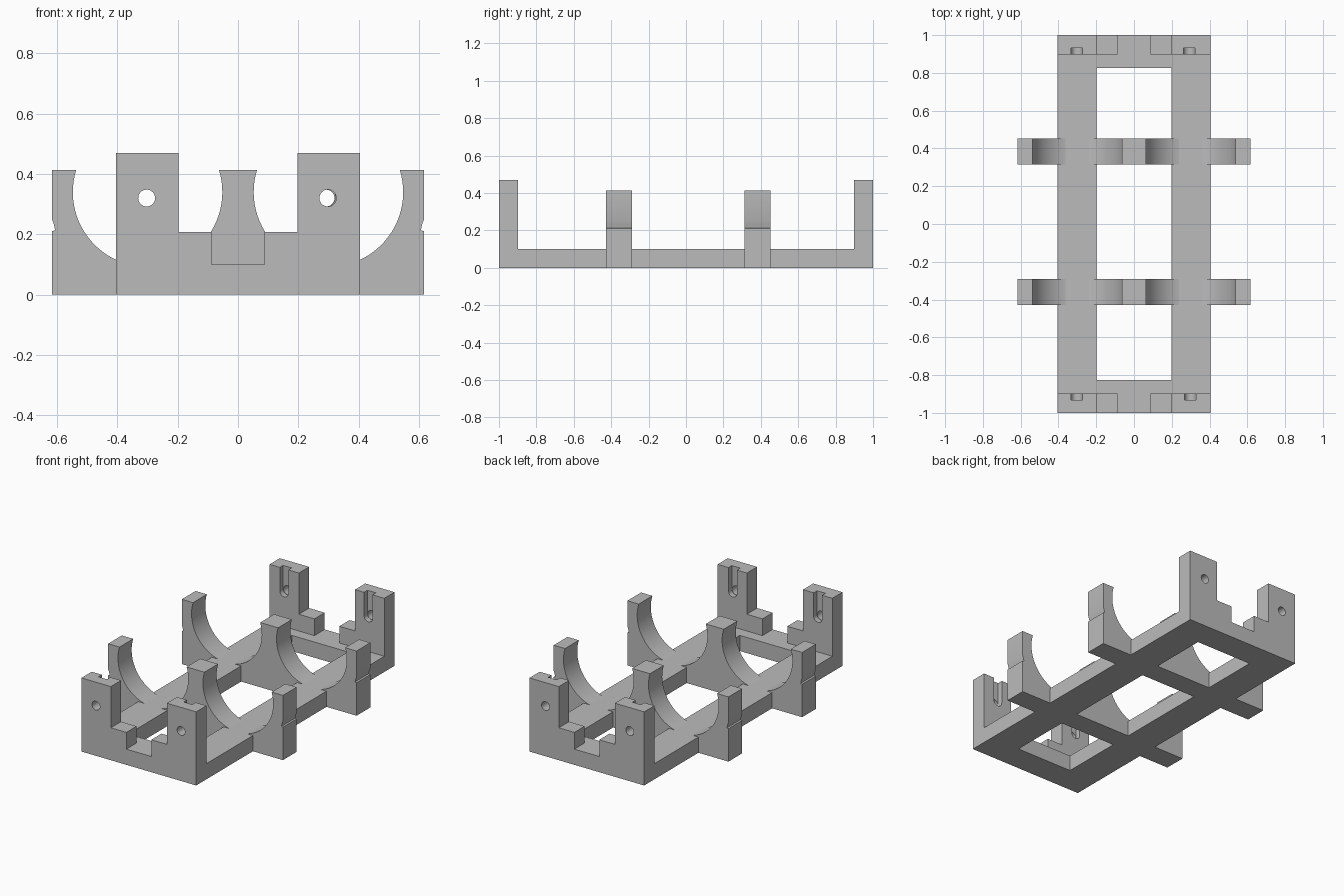
import bpy
import bmesh
from math import cos, sin, pi, asin

cube = bpy.data.objects.get("Cube")
if cube:
    bpy.data.objects.remove(cube, do_unlink=True)

grey = bpy.data.materials.new("plain grey")
grey.use_nodes = True
colour = (0.5, 0.5, 0.5, 1)
grey.diffuse_color = colour
grey.node_tree.nodes["Principled BSDF"].inputs["Base Color"].default_value = colour


def extrude(name, points, y0, y1):
    """Extrude an x-z outline along y."""
    bm = bmesh.new()
    face = bm.faces.new([bm.verts.new((x, y0, z)) for x, z in points])
    ext = bmesh.ops.extrude_face_region(bm, geom=[face])["geom"]
    moved = [v for v in ext if isinstance(v, bmesh.types.BMVert)]
    bmesh.ops.translate(bm, verts=moved, vec=(0, y1 - y0, 0))
    bmesh.ops.recalc_face_normals(bm, faces=bm.faces)
    mesh = bpy.data.meshes.new(name)
    bm.to_mesh(mesh)
    bm.free()
    mesh.materials.append(grey)
    obj = bpy.data.objects.new(name, mesh)
    bpy.context.collection.objects.link(obj)
    return obj


def box(name, x0, x1, y0, y1, z1):
    return extrude(name, [(x0, 0), (x1, 0), (x1, z1), (x0, z1)], y0, y1)


def arc(cx, cz, r, start, end, steps):
    angles = [start + (end - start) * i / steps for i in range(steps + 1)]
    return [(cx + r * cos(a), cz + r * sin(a)) for a in angles]


def mirrored(half):
    """Complete an outline from its +x half, listed from bottom to top."""
    return half + [(-x, z) for x, z in reversed(half)]


def smooth(obj):
    bpy.ops.object.select_all(action="DESELECT")
    obj.select_set(True)
    bpy.context.view_layer.objects.active = obj
    bpy.ops.object.shade_smooth_by_angle(angle=pi / 6)


def cut(obj, cutter):
    mod = obj.modifiers.new("cut", "BOOLEAN")
    mod.operation = "DIFFERENCE"
    mod.solver = "EXACT"
    mod.object = cutter
    bpy.context.view_layer.objects.active = obj
    bpy.ops.object.modifier_apply(modifier=mod.name)
    bpy.data.objects.remove(cutter, do_unlink=True)


# Base frame: two long rails and the bars joining them at the ends
OUT, IN, WALL, BASE = 0.405, 0.198, 0.897, 0.1
box("left_rail", IN, OUT, -WALL, WALL, BASE)
box("right_rail", -OUT, -IN, -WALL, WALL, BASE)
box("front_bar", -IN, IN, -WALL, -0.825, BASE)
box("back_bar", -IN, IN, 0.825, WALL, BASE)

# End walls with a stepped notch, round holes and slots on the inner face
wall_outline = mirrored([(OUT, 0), (OUT, 0.47), (IN, 0.47), (IN, 0.207),
                         (0.088, 0.207), (0.088, BASE)])
for name, side, left_hole in (("front", -1, 0.298), ("back", 1, 0.292)):
    wall = extrude(name + "_wall", wall_outline, side * WALL, side)
    for x in (-0.303, left_hole):
        hole = arc(x, 0.32, 0.028, 0, 2 * pi, 32)[:-1]
        cut(wall, extrude("hole_cutter", hole, side * 0.8, side * 1.1))
        slot = arc(x, 0.32, 0.03, pi, 2 * pi, 16) + [(x + 0.03, 0.6), (x - 0.03, 0.6)]
        cut(wall, extrude("slot_cutter", slot, side * 0.8, side * 0.931))
    smooth(wall)

# Twin cradles: two round seats side by side, with a small groove outside
TOP, CENTRE, RADIUS = 0.413, 0.34, 0.248
lift = asin((TOP - CENTRE) / RADIUS)
cradle_outline = mirrored(
    [(0.617, 0), (0.617, 0.21), (0.607, 0.213), (0.61, 0.23), (0.617, 0.25), (0.617, TOP)]
    + arc(0.3, CENTRE, RADIUS, lift, -pi - lift, 48))
for name, y0, y1 in (("front", -0.428, -0.29), ("back", 0.314, 0.453)):
    smooth(extrude(name + "_cradle", cradle_outline, y0, y1))
